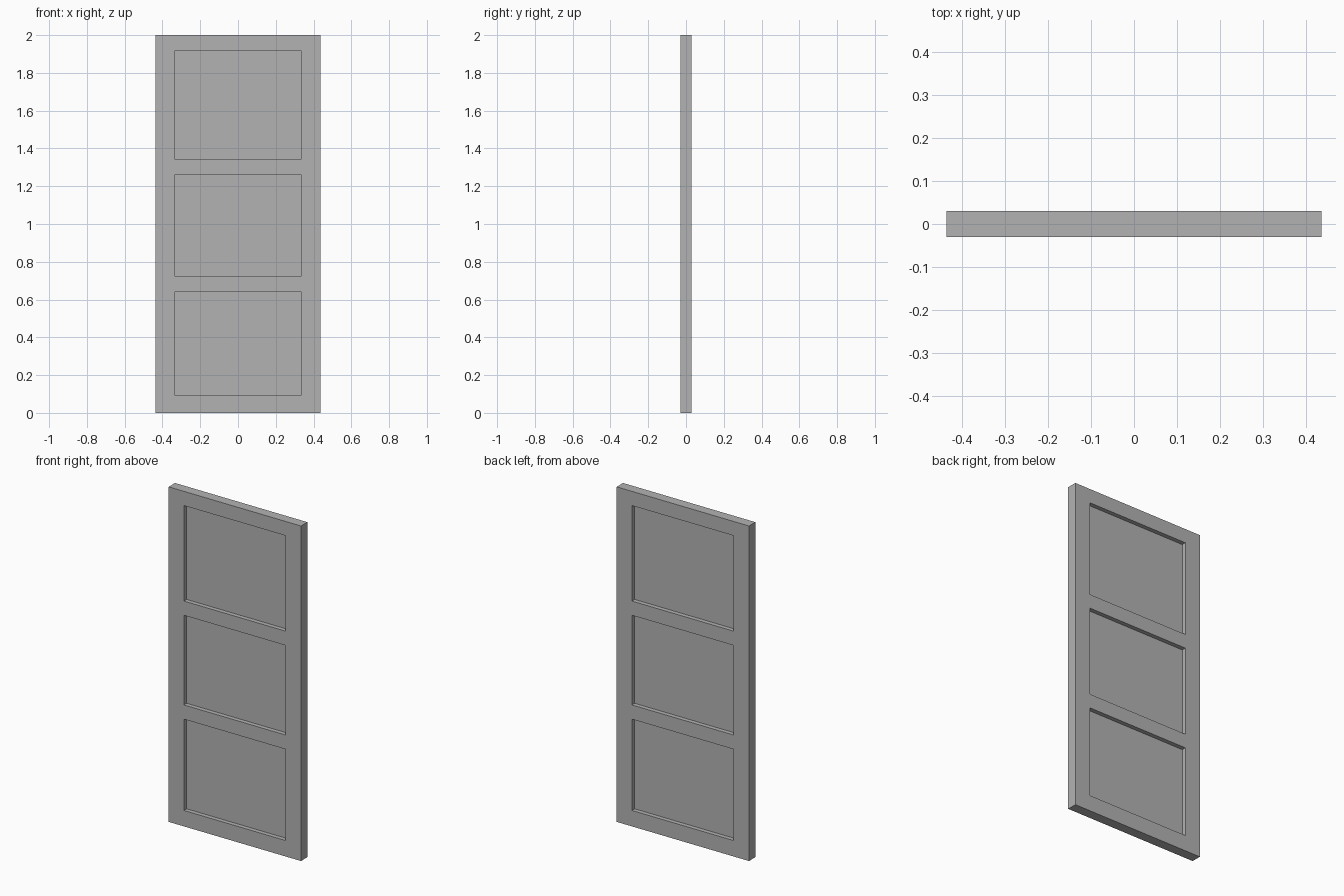
import bpy, bmesh
from mathutils import Vector

cube = bpy.data.objects.get("Cube")
if cube:
    bpy.data.objects.remove(cube, do_unlink=True)

WIDTH, THICK, HEIGHT = 0.874, 0.06, 2.0
PANEL_HALF = 0.336
PANELS = [(0.095, 0.64), (0.725, 1.26), (1.345, 1.915)]   # bottom and top of each panel
RECESS = 0.026

grey = bpy.data.materials.new("Plain grey")
grey.use_nodes = True
colour = (0.45, 0.45, 0.45, 1)
grey.diffuse_color = colour
grey.node_tree.nodes["Principled BSDF"].inputs["Base Color"].default_value = colour

# Door slab
bm = bmesh.new()
bmesh.ops.create_cube(bm, size=1)
bmesh.ops.scale(bm, vec=(WIDTH, THICK, HEIGHT), verts=bm.verts)
bmesh.ops.translate(bm, vec=(0, 0, HEIGHT / 2), verts=bm.verts)


def cut(point, normal):
    geom = bm.verts[:] + bm.edges[:] + bm.faces[:]
    bmesh.ops.bisect_plane(bm, geom=geom, plane_co=point, plane_no=normal)


# Lines of the stiles and rails
for side in (-1, 1):
    cut((side * PANEL_HALF, 0, 0), (1, 0, 0))
for span in PANELS:
    for z in span:
        cut((0, 0, z), (0, 0, 1))


def is_panel(face):
    c = face.calc_center_median()
    return (abs(face.normal.y) > 0.9 and abs(c.x) < PANEL_HALF
            and any(low < c.z < high for low, high in PANELS))


# Sunken panels on both faces
bm.normal_update()
panels = [f for f in bm.faces if is_panel(f)]
sunk = bmesh.ops.extrude_discrete_faces(bm, faces=panels)["faces"]
for face in sunk:
    front = face.calc_center_median().y < 0
    bmesh.ops.translate(bm, vec=Vector((0, RECESS if front else -RECESS, 0)), verts=face.verts)
bmesh.ops.recalc_face_normals(bm, faces=bm.faces)

mesh = bpy.data.meshes.new("door")
bm.to_mesh(mesh)
bm.free()
mesh.materials.append(grey)
door = bpy.data.objects.new("door", mesh)
bpy.context.collection.objects.link(door)
